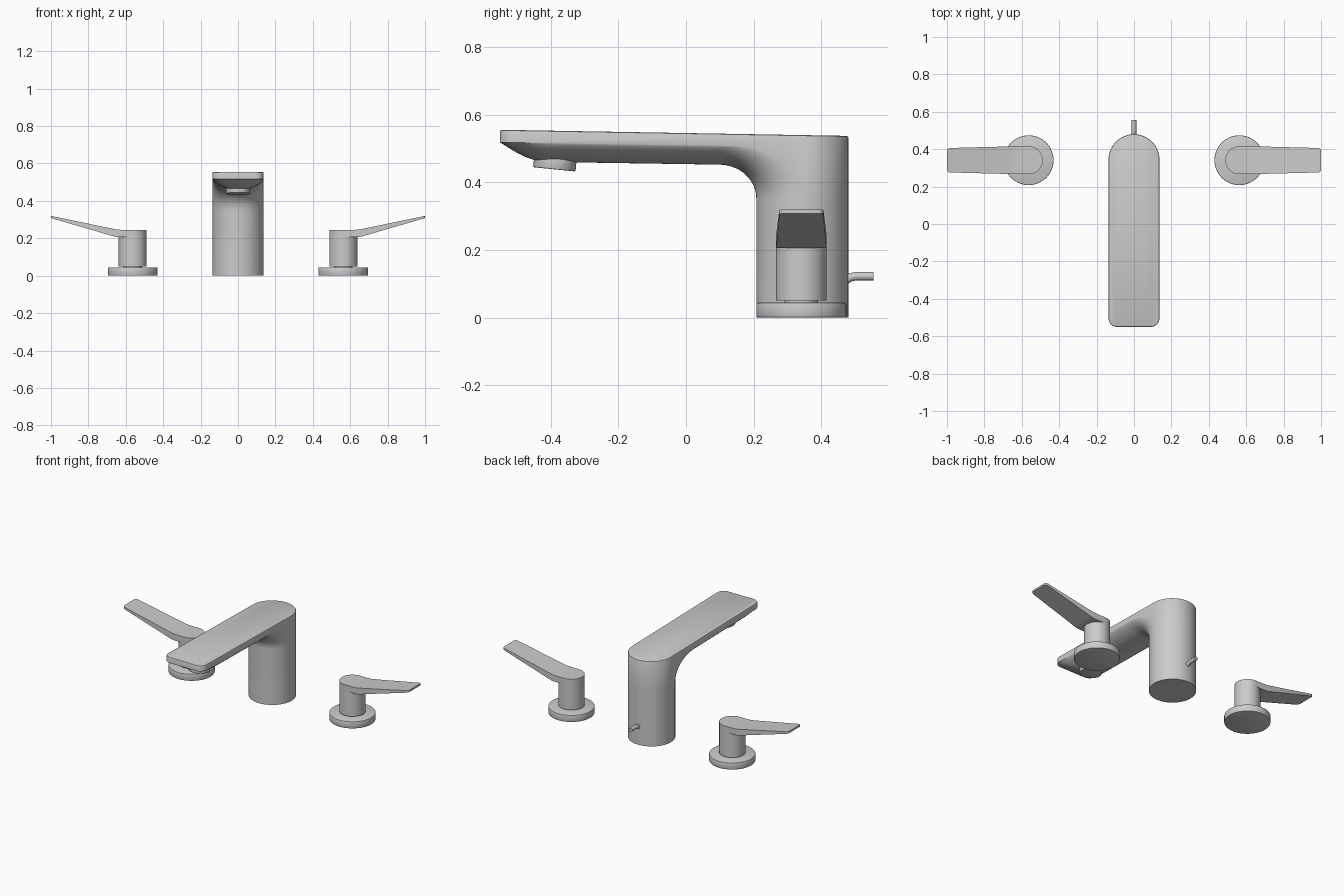
import bpy, bmesh, math
from mathutils import Matrix

if "Cube" in bpy.data.objects:
    bpy.data.objects.remove(bpy.data.objects["Cube"])

W, YC, YF = 0.136, 0.344, -0.55      # half width, column centre, spout tip


def finish(bm, name, mirror=False):
    bmesh.ops.recalc_face_normals(bm, faces=bm.faces[:])
    me = bpy.data.meshes.new(name)
    bm.to_mesh(me)
    bm.free()
    ob = bpy.data.objects.new(name, me)
    bpy.context.collection.objects.link(ob)
    bpy.ops.object.select_all(action='DESELECT')
    ob.select_set(True)
    bpy.context.view_layer.objects.active = ob
    bpy.ops.object.shade_smooth_by_angle(angle=math.radians(32))
    if mirror:
        m = ob.modifiers.new("Mirror", 'MIRROR')
        m.use_clip = False
        m.use_mirror_merge = False
    return ob


def cylinder(name, x, y, z0, z1, r, mirror=False, tilt=0, bevel=0.0):
    bm = bmesh.new()
    mat = Matrix.Translation((x, y, (z0 + z1) / 2)) @ Matrix.Rotation(tilt, 4, 'X')
    bmesh.ops.create_cone(bm, cap_ends=True, segments=64, radius1=r, radius2=r,
                          depth=z1 - z0, matrix=mat)
    if bevel:
        rims = [e for e in bm.edges if any(len(f.verts) > 4 for f in e.link_faces)]
        bmesh.ops.bevel(bm, geom=rims, offset=bevel, segments=2, profile=0.5, affect='EDGES')
    return finish(bm, name, mirror)


def top_z(y):
    return 0.555 - 0.018 * (y - YF) / 1.03


def rim_z(y):
    return 0.518 - 0.010 * (y - YF) / 0.65


# Spout: column and arm in one skin, built from lengthwise profiles across x
bm = bmesh.new()
N, TIP, FIL = 40, 10, 14
cols = []
for i in range(N + 1):
    th = math.pi * (i / N - 0.5)
    x, s = W * math.sin(th), abs(math.sin(th))
    depth = 0.056 * max(0.0, 1 - s * s) ** 0.75
    c = 0.045
    m = max(0.0, abs(x) - (W - c))
    yf = YF + c - math.sqrt(max(0.0, c * c - m * m))
    yc = YC - W * math.cos(th)
    ry, rz = 0.11 + 0.10 * s * s, 0.10 + 0.05 * s * s
    pts = [(yf, top_z(yf))]
    for k in range(TIP + 1):
        q = k / TIP
        y = yf + 0.14 * q
        pts.append((y, rim_z(y) - depth * math.sin(q * math.pi / 2)))
    ys = yc - ry
    for k in range(FIL + 1):
        a = k / FIL * math.pi / 2
        pts.append((ys + ry * math.sin(a), rim_z(ys) - depth - rz * (1 - math.cos(a))))
    pts.append((yc, 0))
    cols.append([bm.verts.new((x, y, z)) for y, z in pts])

# Rear half of the column
back = []
B = 32
for j in range(B + 1):
    ph = math.pi * j / B
    x, y = W * math.cos(ph), YC + W * math.sin(ph)
    t = bm.verts.new((x, y, top_z(y)))
    if j in (0, B):
        end = cols[N] if j == 0 else cols[0]
        back.append([t, end[-2], end[-1]])
    else:
        mid_z = cols[0][-2].co.z
        back.append([t, bm.verts.new((x, y, mid_z)), bm.verts.new((x, y, 0))])

for strip in (cols, back):
    for a, b in zip(strip, strip[1:]):
        for k in range(len(a) - 1):
            bm.faces.new((a[k], a[k + 1], b[k + 1], b[k]))
# Flat sides, top and underside
bm.faces.new(cols[N][:-1] + [back[0][0]])
bm.faces.new(cols[0][:-1] + [back[-1][0]])
top = bm.faces.new([c[0] for c in cols] + [b[0] for b in back])
bm.faces.new([c[-1] for c in cols] + [b[-1] for b in back[1:-1]])
bmesh.ops.recalc_face_normals(bm, faces=bm.faces[:])
bmesh.ops.bevel(bm, geom=list(top.edges), offset=0.006, segments=2, profile=0.5,
                affect='EDGES', clamp_overlap=True)
finish(bm, "spout_body")

# Water outlet under the tip
cylinder("aerator", 0, -0.387, 0.438, 0.485, 0.063, tilt=-0.1, bevel=0.003)

# Bent pull rod at the back
cu = bpy.data.curves.new("drain_rod", 'CURVE')
cu.dimensions = '3D'
cu.bevel_depth = 0.0125
cu.bevel_resolution = 4
cu.use_fill_caps = True
path = [(0.455, 0.100), (0.475, 0.112), (0.487, 0.119), (0.502, 0.122), (0.555, 0.122)]
sp = cu.splines.new('POLY')
sp.points.add(len(path) - 1)
for p, (y, z) in zip(sp.points, path):
    p.co = (0, y, z, 1)
sp.use_smooth = True
bpy.context.collection.objects.link(bpy.data.objects.new("drain_rod", cu))

# Handle pairs: flange, neck and stem
HX, HY, HR = 0.563, 0.341, 0.075
cylinder("handle_flange", HX, HY, 0, 0.044, 0.133, mirror=True, bevel=0.004)
cylinder("handle_neck", HX, HY, 0.04, 0.055, 0.05, mirror=True)
cylinder("handle_stem", HX, HY, 0.05, 0.208, HR, mirror=True)

# Levers: stations of (x offset, half width, low z, high z)
st = []
for k in range(1, 17):
    a = k / 16 * math.pi / 2
    st.append((-HR * math.cos(a), HR * math.sin(a), 0.206, 0.245))
st += [(0.04, 0.075, 0.206, 0.245), (0.075, 0.075, 0.206, 0.246),
       (0.09, 0.0745, 0.208, 0.248), (0.11, 0.074, 0.213, 0.252), (0.13, 0.073, 0.219, 0.256)]
for dx, inset in ((0.422, 0), (0.430, 0.002), (0.435, 0.007), (0.437, 0.014)):
    t = (dx - 0.13) / 0.307
    st.append((dx, 0.073 - 0.008 * t - inset, 0.219 + 0.089 * t, 0.256 + 0.064 * t))
bm = bmesh.new()
rings = [[bm.verts.new((HX + dx, HY + sy * h, z))
          for sy, z in ((-1, lo), (1, lo), (1, hi), (-1, hi))] for dx, h, lo, hi in st]
for a, b in zip(rings, rings[1:]):
    for k in range(4):
        n = (k + 1) % 4
        bm.faces.new((a[k], a[n], b[n], b[k]))
bm.faces.new(rings[0])
bm.faces.new(rings[-1])
finish(bm, "handle_lever", mirror=True)
